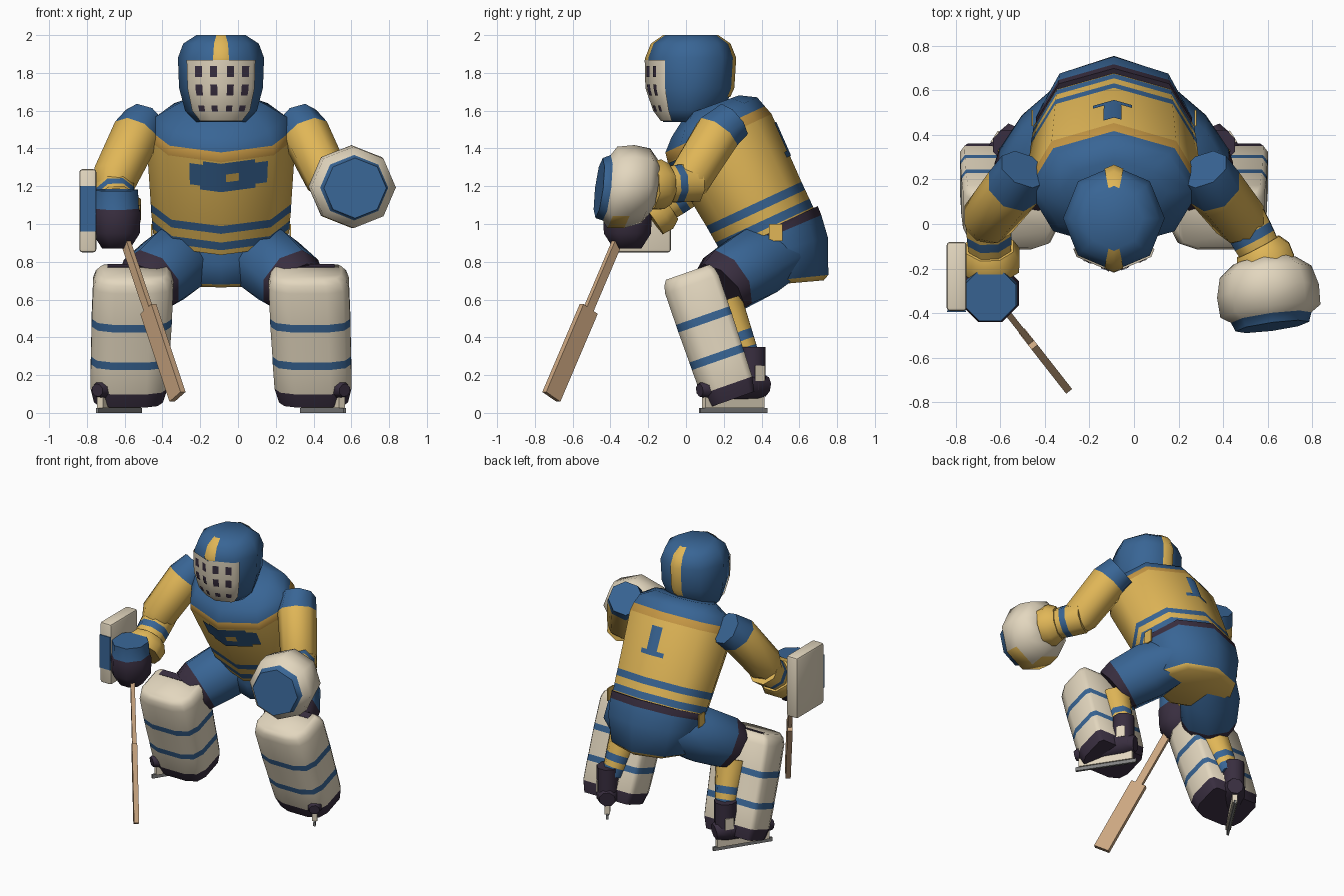
import bpy, bmesh, math
from mathutils import Vector as V, Matrix

if "Cube" in bpy.data.objects:
    bpy.data.objects.remove(bpy.data.objects["Cube"])

CX = -0.09  # body centre line
COLOURS = {"blue": (0.04, 0.13, 0.30), "yellow": (0.75, 0.47, 0.095), "cream": (0.77, 0.68, 0.52),
           "dark": (0.04, 0.027, 0.05), "wood": (0.60, 0.385, 0.22), "steel": (0.22, 0.22, 0.22),
           "amber": (0.58, 0.32, 0.06)}
MATS = {}
for name, rgb in COLOURS.items():
    MATS[name] = bpy.data.materials.new(name)
    MATS[name].diffuse_color = (*rgb, 1)
KEYS = list(COLOURS)


def finish(name, bm, angle=40, recalc=True):
    if recalc:
        bmesh.ops.recalc_face_normals(bm, faces=bm.faces)
    me = bpy.data.meshes.new(name)
    bm.to_mesh(me)
    bm.free()
    ob = bpy.data.objects.new(name, me)
    bpy.context.collection.objects.link(ob)
    for k in KEYS:
        me.materials.append(MATS[k])
    bpy.ops.object.select_all(action='DESELECT')
    bpy.context.view_layer.objects.active = ob
    ob.select_set(True)
    bpy.ops.object.shade_smooth_by_angle(angle=math.radians(angle))
    return ob


def ngon(n, start=0.0):
    return [(math.sin(start + i * math.tau / n), -math.cos(start + i * math.tau / n)) for i in range(n)]


def loft(name, rings, cols, prof, angle=58):
    """rings: (centre, xdir, ydir, half x, half y); cols: one per segment, first/last also cap."""
    bm = bmesh.new()
    rows = [[bm.verts.new(c + xd * (a * p) + yd * (b * q)) for p, q in prof] for c, xd, yd, a, b in rings]
    n = len(prof)
    for r0, r1, col in zip(rows, rows[1:], cols):
        for i in range(n):
            bm.faces.new((r0[i], r0[(i + 1) % n], r1[(i + 1) % n], r1[i])).material_index = KEYS.index(col)
    bm.faces.new(rows[0]).material_index = KEYS.index(cols[0])
    bm.faces.new(rows[-1]).material_index = KEYS.index(cols[-1])
    return finish(name, bm, angle)


def section(y, z, hw, hd, tilt=0):
    t = math.radians(tilt)
    return (V((CX, y, z)), V((1, 0, 0)), V((0, math.cos(t), math.sin(t))), hw, hd)


def limb(name, pts, cols, n=8):
    """Tube through (point, radius) pairs."""
    ps = [V(p) for p, r in pts]
    rings = []
    for i, (p, r) in enumerate(pts):
        t = (ps[min(i + 1, len(ps) - 1)] - ps[max(i - 1, 0)]).normalized()
        ref = V((1, 0, 0))
        xd = (ref - t * ref.dot(t)).normalized()
        rings.append((ps[i], xd, t.cross(xd), r, r))
    return loft(name, rings, cols, ngon(n, math.pi / n))


def box(name, centre, size, col, rot=Matrix.Identity(3), bevel=0):
    bm = bmesh.new()
    bmesh.ops.create_cube(bm, size=1, matrix=Matrix.Translation(centre) @ rot.to_4x4() @ Matrix.Diagonal((*size, 1)))
    if bevel:
        bmesh.ops.bevel(bm, geom=bm.edges[:], offset=bevel, segments=2, affect='EDGES', profile=0.5)
    for f in bm.faces:
        f.material_index = KEYS.index(col)
    return finish(name, bm)


def patch(name, rings, us, degs, col, off=0.006, n=8):
    """Thin plate lying on a lofted n-gon body: us are ring positions, degs angles from the front."""
    bm = bmesh.new()
    grid = []
    for u in us:
        i = min(int(u), len(rings) - 2)
        f = u - i
        (c0, xd, yd, a0, b0), (c1, _, yd1, a1, b1) = rings[i], rings[i + 1]
        c, a, b, yy = c0.lerp(c1, f), a0 + (a1 - a0) * f + off, b0 + (b1 - b0) * f + off, yd.lerp(yd1, f)
        row = []
        for d in degs:
            t, w = math.radians(d), math.tau / n
            k = math.cos(w / 2) / math.cos(t % w - w / 2)
            row.append(bm.verts.new(c + xd * (math.sin(t) * a * k) - yy * (math.cos(t) * b * k)))
        grid.append(row)
    for r0, r1 in zip(grid, grid[1:]):
        for i in range(len(degs) - 1):
            bm.faces.new((r0[i], r0[i + 1], r1[i + 1], r1[i])).material_index = KEYS.index(col)
    return finish(name, bm, 58, recalc=False)


# jersey: leaning loft with hem stripes, amber trim and blue yoke
def trunk(t, hw, hd):
    return section(0.44 - 0.27 * t, 0.95 + 0.52 * t, hw, hd, 25)

jersey = [trunk(0, .36, .27), trunk(.05, .362, .272), trunk(.13, .365, .274), trunk(.22, .37, .276),
          trunk(.30, .372, .278), trunk(.97, .395, .303), trunk(1.06, .385, .29),
          section(.15, 1.565, .35, .25, 25), section(.14, 1.63, .24, .15, 20)]
loft("jersey", jersey, ["yellow", "blue", "yellow", "blue", "yellow", "amber", "blue", "blue"], ngon(8))
patch("chest_emblem", jersey, [4.60, 4.93], [-27, -14, 0, 14, 27, 40], "blue")
patch("chest_emblem_top", jersey, [4.93, 4.985], [-15, 0, 14, 29], "blue")
patch("chest_emblem_base", jersey, [4.54, 4.60], [-18, 0, 14, 30], "blue")
patch("chest_emblem_centre", jersey, [4.69, 4.74, 4.81], [4, 9, 15], "yellow", .01)
patch("back_bar", jersey, [4.43, 4.88], [175, 180, 187], "blue")
patch("back_bar_foot", jersey, [4.38, 4.46], [167, 180, 195], "blue")

# pants
pants = [section(.515, .683, .25, .215, 5), section(.51, .705, .30, .245, 6), section(.49, .86, .345, .27, 15),
         section(.475, .945, .35, .262, 23), section(.462, .985, .35, .26, 25)]
loft("pants", pants, ["yellow", "blue", "blue", "dark"], ngon(8))

# helmet with front mask and stripes
helmet = [section(.0, 1.54, .13, .12), section(.015, 1.60, .19, .18), section(.022, 1.72, .222, .228),
          section(.025, 1.88, .228, .235), section(.025, 1.955, .20, .205), section(.025, 2.0, .13, .14)]
loft("helmet", helmet, ["blue"] * 5, ngon(8))
patch("mask", helmet, [.1, 1, 2, 2.93], [-54, -45, -22, 0, 22, 45, 54], "cream", .009)
for r, u in enumerate((1.02, 1.9, 2.55)):
    du = (.18, .22, .18)[r]
    for d in (-32, -10, 13, 35):
        patch("mask_hole", helmet, [u - du, u, u + du] if r else [u - .1, u + .2], [d - 5, d + 5], "dark", .014)
patch("helmet_front_stripe", helmet, [2.93, 3, 4, 5], [-11, 0, 11], "yellow")
patch("helmet_back_stripe", helmet, [1.6, 2, 3, 4, 5], [169, 180, 191], "yellow")

# arms: blue shoulder, yellow sleeve, striped forearm, flared cuff
for side, s, wrist in (("right", -1, V((-.645, -.12, 1.10))), ("left", 1, V((.565, -.12, 1.21)))):
    elbow = V((CX + s * .565, .02, 1.24))
    limb(side + "_upper_arm", [((CX + s * .405, .245, 1.545), .115), ((CX + s * .45, .165, 1.475), .13),
                               (elbow, .122), (elbow + V((s * .02, -.04, -.07)), .08)],
         ["blue", "yellow", "yellow"])
    low = elbow + V((0, .03, -.02))
    limb(side + "_forearm", [(low, .11), (low.lerp(wrist, .5), .108), (low.lerp(wrist, .72), .106), (wrist, .10)],
         ["yellow", "blue", "yellow"])
    ax = (wrist - low).normalized()
    limb(side + "_cuff", [(wrist - ax * .02, .115), (wrist + ax * .03, .142), (wrist + ax * .09, .135)], ["yellow"] * 2)

# blocker hand and its pad
limb("blocker_glove", [((-.645, -.31, .87), .08), ((-.645, -.31, .95), .135), ((-.645, -.31, 1.06), .14),
                       ((-.645, -.315, 1.085), .13), ((-.645, -.32, 1.18), .125)], ["dark", "dark", "dark", "blue"])
box("blocker_pad", (-.795, -.235, 1.07), (.09, .31, .44), "cream", bevel=.015)
box("blocker_pad_band", (-.795, -.391, 1.08), (.085, .008, .24), "blue")

# catching glove: octagonal mitt with blue face
c0, gx = V((.585, -.17, 1.205)), V((.035, -.29, -.015))
fx, fy = V((.985, .13, 0)).normalized(), V((0, .12, .99)).normalized()
glove = loft("catching_glove", [(c0 + gx * t, fx, fy, r * 1.01, r * .97) for t, r in
             ((-.02, .14), (.15, .205), (.45, .228), (.76, .224), (.86, .18), (1, .165))],
             ["cream", "cream", "cream", "cream", "blue"], ngon(8))
for f in glove.data.polygons:  # coloured underside
    if f.normal.z < -.6 and -.40 < f.center.y < -.28:
        f.material_index = KEYS.index("yellow")

# legs
PAD = [(-.45, -1), (.45, -1), (.85, -.8), (1, -.35), (1, .8), (.9, 1), (-.9, 1), (-1, .8), (-1, -.35), (-.85, -.8)]
PY = V((0, .944, .33))
for side, s in (("right", -1), ("left", 1)):
    limb(side + "_thigh", [((CX + s * .15, .50, .85), .165), ((CX + s * .26, .36, .785), .20),
                           ((CX + s * .37, .22, .70), .185), ((CX + s * .40, .18, .66), .165)],
         ["blue", "blue", "dark"])
    box(side + "_hem_tab", (CX + s * .366, .475, .955), (.008, .07, .09), "yellow")
    # leg pad: lofted down the shin with two stripes and a dark toe
    rows = [(.745, .82), (.718, .94), (.68, 1), (.515, 1), (.475, 1), (.315, .98), (.275, .98), (.145, .96), (.07, .86)]
    rings = []
    for z, k in rows:
        t = (.72 - z) / .6
        rings.append((V((CX + s * (.463 + .025 * t), .018 + .205 * t, z)), V((1, 0, 0)), PY, .212 * k, .15 * k))
    loft(side + "_leg_pad", rings, ["cream", "cream", "cream", "blue", "cream", "blue", "cream", "dark"], PAD)
    box(side + "_pad_top_edge", (CX + s * .465, .105, .765), (.27, .05, .03), "dark",
        Matrix.Rotation(math.radians(19), 3, 'X'))
    # calf in a striped sock
    knee, ankle = V((CX + s * .42, .20, .58)), V((CX + s * .455, .33, .28))
    limb(side + "_calf", [(knee.lerp(ankle, t), .11 - .04 * t) for t in (0, .4, .55, .7, .82, 1)],
         ["yellow", "yellow", "blue", "yellow", "blue"])
    # skate: turned outward
    heel, toe = V((CX + s * .43, .42, 0)), V((CX + s * .65, .08, 0))
    d = (toe - heel).normalized()
    rot = Matrix((d, V((-d.y, d.x, 0)), V((0, 0, 1)))).transposed()
    mid = (heel + toe) / 2
    limb(side + "_boot", [(heel + V((0, 0, .14)), .055), (heel + d * .07 + V((0, 0, .15)), .08),
                          (heel + d * .24 + V((0, 0, .14)), .075), (toe - d * .07 + V((0, 0, .13)), .065),
                          (toe + d * .01 + V((0, 0, .12)), .035)], ["dark"] * 4)
    limb(side + "_boot_collar", [(heel + d * .08 + V((0, 0, .12)), .075), (heel + d * .08 + V((0, 0, .35)), .075)],
         ["dark"])
    for w in (-1, 1):
        box(side + "_boot_panel", heel + d * .08 + rot.col[1] * (w * .071) + V((0, 0, .21)), (.06, .008, .08),
            "cream", rot)
    box(side + "_blade_holder", mid + V((0, 0, .055)), (.37, .035, .06), "cream", rot)
    box(side + "_blade", mid + V((0, 0, .0135)), (.42, .016, .027), "steel", rot)

# stick: flat shaft and wide paddle in one vertical plane
top, joint, tip = V((-.61, -.345, .95)), V((-.475, -.515, .55)), V((-.32, -.713, .085))
for name, a, b, w, th in (("stick_shaft", top, joint, .05, .028), ("stick_paddle", joint, tip, .108, .034)):
    ax = (b - a).normalized()
    nrm = ax.cross(V((0, 0, 1))).normalized()
    box(name, (a + b) / 2, ((b - a).length, th, w), "wood", Matrix((ax, nrm, ax.cross(nrm))).transposed())

for m in bpy.data.materials:
    if m.users and not m.is_grease_pencil:
        m.use_nodes = True
        m.node_tree.nodes["Principled BSDF"].inputs["Base Color"].default_value = m.diffuse_color
